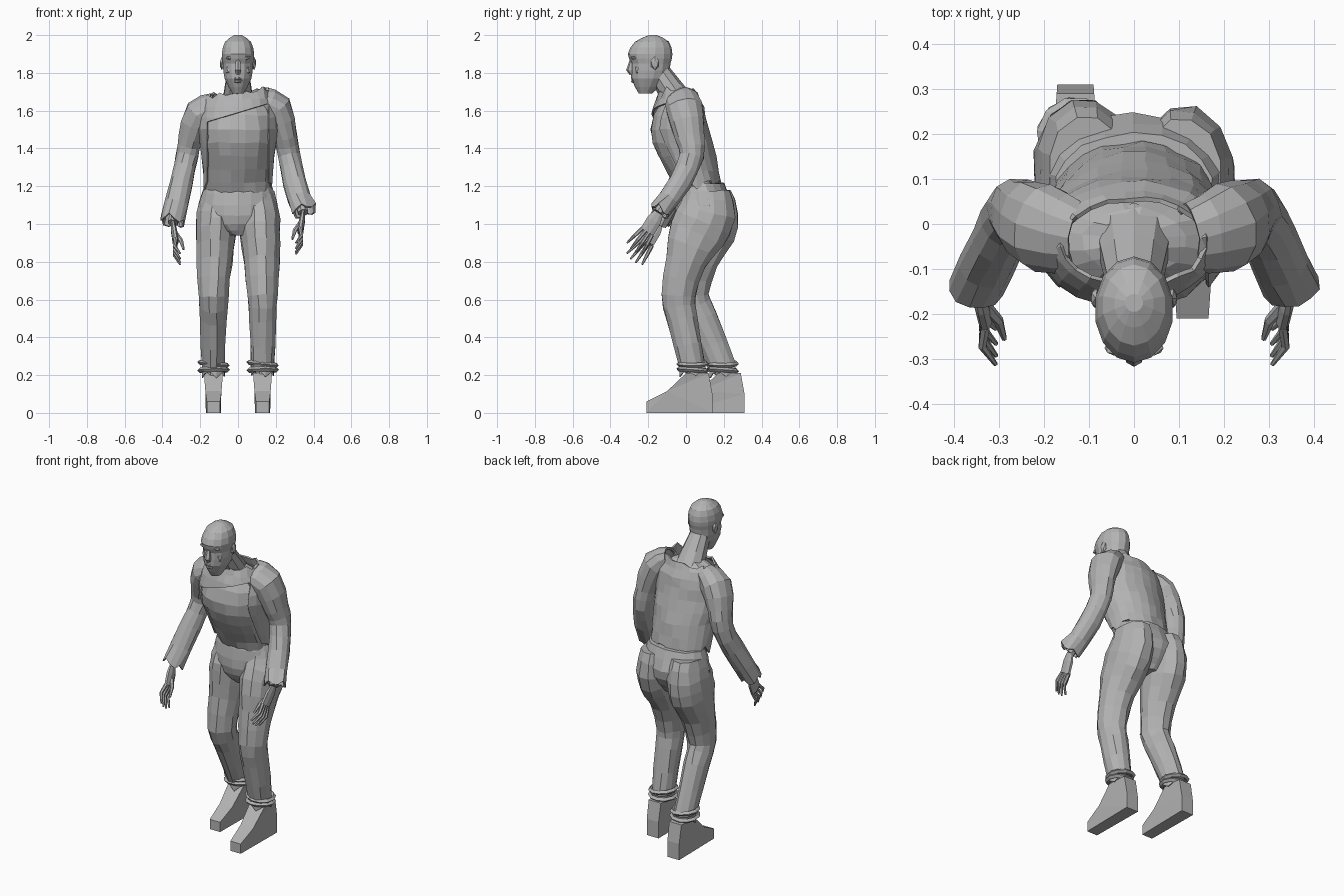
import bpy, bmesh, math, random
from mathutils import Matrix, Vector

random.seed(4)
if "Cube" in bpy.data.objects:
    bpy.data.objects.remove(bpy.data.objects["Cube"], do_unlink=True)

tone = (.45, .45, .45, 1)
grey = bpy.data.materials.new("plain_grey")
grey.use_nodes = True
grey.diffuse_color = tone
grey.node_tree.nodes["Principled BSDF"].inputs["Base Color"].default_value = tone


def finish(name, bm, thickness=0):
    """Turn a bmesh into a grey object, as a thin shell if asked."""
    bmesh.ops.recalc_face_normals(bm, faces=bm.faces)
    mesh = bpy.data.meshes.new(name)
    bm.to_mesh(mesh)
    bm.free()
    mesh.materials.append(grey)
    part = bpy.data.objects.new(name, mesh)
    bpy.context.collection.objects.link(part)
    if thickness:
        shell = part.modifiers.new("thickness", "SOLIDIFY")
        shell.thickness = thickness
        shell.offset = -1


def ring(y, z, wide, deep, x=0):
    return Vector((x, y, z, wide, deep))


def smooth_path(keys, steps):
    """Add rings between the key rings along a smooth curve."""
    path = []
    for i in range(len(keys) - 1):
        start, end = keys[i], keys[i + 1]
        leave = (end - keys[max(i - 1, 0)]) / 2
        arrive = (keys[min(i + 2, len(keys) - 1)] - start) / 2
        for step in range(steps):
            t = step / steps
            ease = t * t * (3 - 2 * t)
            path.append(start + (end - start) * ease + leave * (t * (1 - t) ** 2) - arrive * (t * t * (1 - t)))
    return path + [keys[-1]]


def skin(keys, sides, steps=2, level=False, rough=0):
    """Skin elliptical rings; level rings stay flat, others follow the path."""
    bm = bmesh.new()
    path = smooth_path(keys, steps)
    centres = [Vector(r[:3]) for r in path]
    rows = []
    for i, r in enumerate(path):
        across, forward = Vector((1, 0, 0)), Vector((0, 1, 0))
        if not level:
            heading = (centres[min(i + 1, len(path) - 1)] - centres[max(i - 1, 0)]).normalized()
            across = (across - heading * across.dot(heading)).normalized()
            forward = heading.cross(across)
        row = []
        for k in range(sides):
            angle = math.tau * (k + .5) / sides
            wobble = Vector([random.uniform(-rough, rough) for axis in "xyz"])
            point = centres[i] + across * r[3] * math.cos(angle) + forward * r[4] * math.sin(angle)
            row.append(bm.verts.new(point + wobble))
        rows.append(row)
    for lower, upper in zip(rows, rows[1:]):
        for k in range(sides):
            m = (k + 1) % sides
            bm.faces.new((lower[k], lower[m], upper[m], upper[k]))
    return bm, rows


def solid(name, keys, sides, **options):
    bm, rows = skin(keys, sides, **options)
    bm.faces.new(rows[0])
    bm.faces.new(rows[-1])
    finish(name, bm)


def taper(name, points, radii, sides=6, flatten=1):
    """A tapering limb through a few points."""
    keys = [ring(p.y, p.z, r * flatten, r, p.x) for p, r in zip(points, radii)]
    solid(name, keys, sides, steps=1)


def blob(name, place, size):
    bm = bmesh.new()
    bmesh.ops.create_icosphere(bm, subdivisions=1, radius=1,
                               matrix=Matrix.LocRotScale(Vector(place), None, Vector(size)))
    finish(name, bm)


def tear(row, depth):
    """Pull the vertices of an edge up and down into rags."""
    for k, v in enumerate(row):
        v.co.z += depth * (random.uniform(-.3, .3) + (1 if k % 3 == 0 else 0))


# Body under the shirt
body = [ring(.09, 1.1, .165, .11), ring(.05, 1.22, .17, .12), ring(0, 1.36, .18, .148),
        ring(-.04, 1.5, .2, .148), ring(-.04, 1.64, .16, .1), ring(-.04, 1.69, .07, .06)]
solid("torso", body, 16, level=True, rough=.005)
solid("neck", [ring(-.02, 1.62, .09, .08), ring(-.14, 1.8, .06, .06)], 10)

# Torn shirt: ragged hem, open collar and missing front panel
ease = ring(0, 0, .012, .012)
shirt = [key + ease for key in body[1:4]] + [ring(-.04, 1.62, .2, .135), ring(-.04, 1.69, .165, .1)]
bm, rows = skin(shirt, 24, level=True, rough=.004)
tear(rows[0], -.04)
tear(rows[-1], .02)
for v in rows[-1]:
    v.co.z += v.co.x / 8
panel, top, slope = .165, 1.59, .3
for spot, facing in (((0, 0, top), (-slope, 0, 1)), ((panel, 0, 0), (1, 0, 0)), ((-panel, 0, 0), (1, 0, 0))):
    bmesh.ops.bisect_plane(bm, geom=bm.verts[:] + bm.edges[:] + bm.faces[:], plane_co=spot, plane_no=facing)
hole = []
for f in bm.faces:
    c = f.calc_center_median()
    if abs(c.x) < panel and c.z < top + slope * c.x and c.y < (1.3 - c.z) / 4:
        hole.append(f)
bmesh.ops.delete(bm, geom=hole, context="FACES")
finish("torn_shirt", bm, .01)

# Head with face details
solid("head", [ring(-.215, 1.69, .03, .035), ring(-.195, 1.77, .073, .095), ring(-.186, 1.85, .082, .104),
               ring(-.19, 1.9, .088, .118), ring(-.18, 1.965, .07, .09), ring(-.175, 2, .02, .02)],
      14, level=True)
taper("nose", [Vector((0, -.285, 1.87)), Vector((0, -.297, 1.815)), Vector((0, -.285, 1.795))],
      (.012, .02, .014))
for z in (1.755, 1.77):
    blob("lip", (0, -.28, z), (.026, .014, .008))
for s in (-1, 1):
    blob("brow", (s * .035, -.275, 1.88), (.034, .02, .012))
    blob("cheek", (s * .045, -.25, 1.815), (.022, .022, .03))
    blob("ear", (s * .085, -.165, 1.85), (.012, .024, .036))

# Sleeves, hands and fingers
for s, side in ((1, "left"), (-1, "right")):
    droop = Vector((0, 0, -.055 if s < 0 else 0))
    arm = [ring(-.03, 1.65, .06, .08, .12), ring(-.01, 1.6, .085, .1, .2), ring(.02, 1.46, .066, .08, .25),
           ring(.03, 1.36, .06, .066, .27), ring(-.03, 1.22, .062, .062, .3), ring(-.14, 1.06, .064, .056, .35)]
    for key in arm:
        key.x *= s
    arm[0].z += s * .015
    arm[1].z += s * .015
    arm[-1].z += droop.z
    bm, rows = skin(arm, 12, rough=.003)
    tear(rows[-1], .025)
    finish(side + "_sleeve", bm, .01)

    wrist = Vector((s * .345, -.145, 1.06)) + droop
    palm = Vector((s * .33, -.205, .96)) + droop
    taper(side + "_forearm", [Vector((s * .32, -.07, 1.15)) + droop, wrist], (.035, .028), 8)
    taper(side + "_palm", [wrist, wrist.lerp(palm, .4), palm], (.028, .042, .042), 8, .4)
    along, spread = Vector((-s * .1, -.6, -.8)), Vector((0, .8, -.6))
    curl = Vector((s * .012, 0, 0))
    for k in (-1.5, -.5, .5, 1.5):
        reach = .13 - .012 * abs(k)
        base = palm + spread * k * .021
        tip = base + along * reach + spread * k * .012
        taper(side + "_finger", [base, base.lerp(tip, .5) + curl, tip - curl], (.011, .01, .005))
    inward = Vector((-s * .05, -.08, -.09))
    thumb = wrist.lerp(palm, .5)
    taper(side + "_thumb", [thumb, thumb + inward / 2 - curl, thumb + inward], (.016, .012, .006))

# Trousers, ankles and shoes
solid("trouser_seat", [ring(.085, 1.215, .175, .115), ring(.095, 1.1, .21, .15),
                       ring(.085, 1, .18, .13), ring(.08, .94, .06, .09)], 18, level=True, rough=.004)
heights = (1.17, 1.06, .95, .8, .62, .5, .24)
radii = (.085, .108, .108, .096, .08, .073, .063)
lean = {"left": (.11, .11, .06, 0, -.04, -.02, .035), "right": (.12, .125, .105, .06, .03, .085, .195)}
outline = ((-.21, 0), (-.21, .06), (-.1, .115), (0, .21), (.12, .21), (.14, .1), (.14, 0))

for s, side in ((1, "left"), (-1, "right")):
    x = s * .13
    leg = [ring(y, z, r, r * (1.45 if z > .9 else 1.15), x - s * max(0, z - .7) * .05)
           for y, z, r in zip(lean[side], heights, radii)]
    solid(side + "_trouser_leg", leg, 12, rough=.004)
    cuff = Vector(leg[-1][:3])
    taper(side + "_ankle", [cuff, cuff + Vector((0, .015, -.09))], (.045, .05), 8, .9)

    # Rolled hem with rags below it
    for rise, tilt in ((.02, .08), (-.013, -.06)):
        bpy.ops.mesh.primitive_torus_add(major_segments=11, minor_segments=4, major_radius=.074,
                                         minor_radius=.013, location=cuff + Vector((0, 0, rise)),
                                         rotation=(tilt, tilt, tilt * 9))
        bpy.context.object.name = side + "_rolled_hem"
        bpy.context.object.data.materials.append(grey)
    bm, rows = skin([leg[-1], leg[-1] - ring(0, .02, 0, 0)], 12, steps=1, level=True)
    tear(rows[-1], -.03)
    finish(side + "_torn_hem", bm, .006)

    # Shoe: side outline, narrower at toe and heel
    shift = .17 if s < 0 else 0
    bm = bmesh.new()
    walls = []
    for edge in (-1, 1):
        walls.append([bm.verts.new((x + edge * (.05 - abs(y) * .07), y + shift, z)) for y, z in outline])
        bm.faces.new(walls[-1])
    for k in range(len(outline)):
        m = (k + 1) % len(outline)
        bm.faces.new((walls[0][k], walls[0][m], walls[1][m], walls[1][k]))
    bmesh.ops.triangulate(bm, faces=[f for f in bm.faces if len(f.verts) > 4])
    finish(side + "_shoe", bm)
